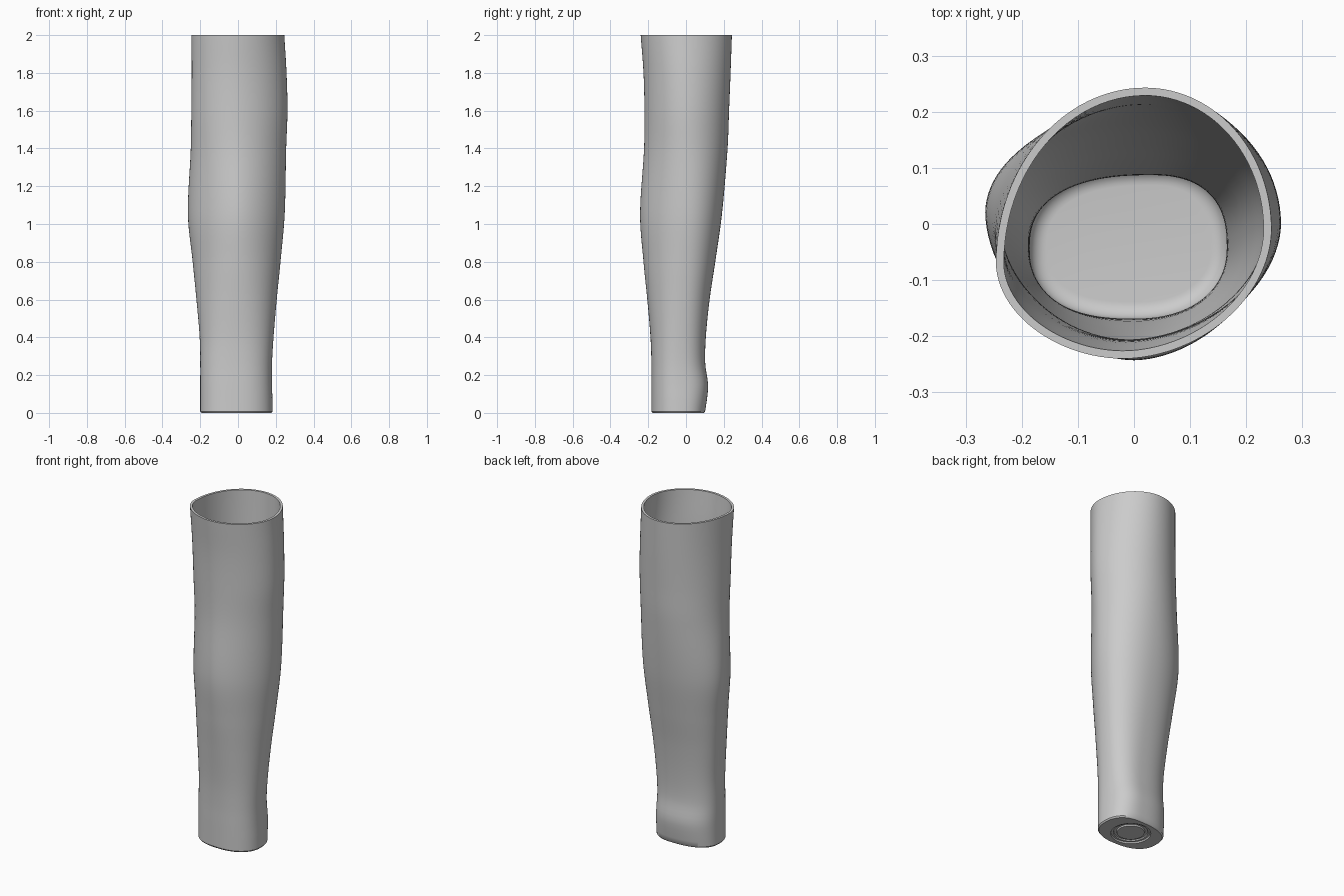
import bpy
import bmesh
from math import sin, cos, pi, radians

SEGMENTS = 96
WALL = 0.014
FLOOR = 0.06
HEIGHT = 2.0

# Silhouette by height: z, then x min, x max, y min, y max
EXTENTS = [
    (0.00, -0.20, 0.183, -0.183, 0.10),
    (0.08, -0.20, 0.182, -0.183, 0.112),
    (0.15, -0.20, 0.18, -0.183, 0.117),
    (0.26, -0.20, 0.18, -0.183, 0.102),
    (0.40, -0.203, 0.188, -0.188, 0.105),
    (0.60, -0.22, 0.205, -0.205, 0.125),
    (0.80, -0.24, 0.225, -0.225, 0.155),
    (1.05, -0.265, 0.247, -0.243, 0.19),
    (1.40, -0.25, 0.255, -0.222, 0.22),
    (1.60, -0.247, 0.262, -0.22, 0.228),
    (1.80, -0.245, 0.257, -0.225, 0.236),
    (2.00, -0.246, 0.245, -0.24, 0.243),
]

# Roundness by height: z, y of left and right extremes, x of front and back
# extremes, then the curve exponent of each quadrant
SHAPES = [
    (0.0, -0.04, -0.04, 0.0, 0.03, 2.5, 2.5, 2.5, 2.2),
    (0.3, -0.04, -0.04, 0.0, 0.03, 2.4, 2.4, 2.4, 2.2),
    (1.05, 0.02, 0.0, 0.0, 0.0, 2.2, 2.0, 1.8, 1.8),
    (1.6, -0.03, 0.0, -0.01, 0.02, 2.0, 2.0, 1.9, 1.85),
    (2.0, -0.07, -0.01, -0.02, 0.02, 2.0, 2.0, 1.9, 1.9),
]


def sample(table, z):
    """Smooth interpolation of a table's columns at height z."""
    last = len(table) - 1
    i = max(k for k in range(last) if table[k][0] <= z or k == 0)
    a, b = table[i], table[i + 1]
    before, after = table[max(i - 1, 0)], table[min(i + 2, last)]
    span = b[0] - a[0]
    t = (z - a[0]) / span
    values = []
    for c in range(1, len(a)):
        slope_a = (b[c] - before[c]) / (b[0] - before[0]) * span
        slope_b = (after[c] - a[c]) / (after[0] - a[0]) * span
        rise = b[c] - a[c]
        curve = 3 * rise - 2 * slope_a - slope_b
        bend = slope_a + slope_b - 2 * rise
        values.append(a[c] + t * (slope_a + t * (curve + t * bend)))
    return values


def section(z, inset=0.0, height=None):
    """Rounded outline made of four quarter curves between the extremes."""
    x_min, x_max, y_min, y_max = sample(EXTENTS, z)
    y_left, y_right, x_front, x_back, *powers = sample(SHAPES, z)
    corners = [
        (x_back, y_right, x_max, y_max),
        (x_back, y_left, x_min, y_max),
        (x_front, y_left, x_min, y_min),
        (x_front, y_right, x_max, y_min),
    ]
    points = []
    for i in range(SEGMENTS):
        angle = 2 * pi * i / SEGMENTS
        quadrant = i * 4 // SEGMENTS
        cx, cy, ex, ey = corners[quadrant]
        power = 2 / powers[quadrant]
        rx = abs(ex - cx) - inset
        ry = abs(ey - cy) - inset
        c, s = cos(angle), sin(angle)
        x = cx + rx * abs(c) ** power * (1 if c > 0 else -1)
        y = cy + ry * abs(s) ** power * (1 if s > 0 else -1)
        points.append((x, y, z if height is None else height))
    return points


def circle(radius, z):
    """Round outline on the underside, centred on the foot."""
    turns = [2 * pi * i / SEGMENTS for i in range(SEGMENTS)]
    return [(radius * cos(a) - 0.01, radius * sin(a) - 0.04, z) for a in turns]


def loft(name, rings, material):
    """Join outlines in order and close both ends."""
    bm = bmesh.new()
    loops = [[bm.verts.new(p) for p in ring] for ring in rings]
    for low, high in zip(loops, loops[1:]):
        for i in range(SEGMENTS):
            j = (i + 1) % SEGMENTS
            bm.faces.new((low[i], low[j], high[j], high[i]))
    bm.faces.new(loops[0][::-1])
    bm.faces.new(loops[-1])
    bmesh.ops.recalc_face_normals(bm, faces=bm.faces[:])
    mesh = bpy.data.meshes.new(name)
    bm.to_mesh(mesh)
    bm.free()
    mesh.materials.append(material)
    obj = bpy.data.objects.new(name, mesh)
    bpy.context.collection.objects.link(obj)
    bpy.ops.object.select_all(action='DESELECT')
    obj.select_set(True)
    bpy.context.view_layer.objects.active = obj
    bpy.ops.object.shade_smooth_by_angle(angle=radians(35))


cube = bpy.data.objects.get("Cube")
if cube:
    bpy.data.objects.remove(cube, do_unlink=True)

grey = bpy.data.materials.new("plain grey")
grey.use_nodes = True
colour = (0.6, 0.6, 0.6, 1.0)
grey.diffuse_color = colour
grey.node_tree.nodes["Principled BSDF"].inputs["Base Color"].default_value = colour

# Underside: stepped round recess, then the flat foot and its small chamfer
rings = [circle(0.075, 0.006), circle(0.078, 0.014), circle(0.092, 0.014),
         circle(0.095, 0.008), circle(0.107, 0.008), circle(0.11, 0.0)]
rings.append(section(0.0, 0.006))

# Outer wall, from the chamfer up to the rim
ROWS = 70
FOOT = 0.008
rings += [section(FOOT + (HEIGHT - FOOT) * k / ROWS) for k in range(ROWS + 1)]

# Inner wall, from the rim down to the floor rounding
ROUND = 0.03
base = FLOOR + ROUND
rings += [section(HEIGHT - (HEIGHT - base) * k / ROWS, WALL)
          for k in range(ROWS + 1)]

# Rounded edge of the floor
STEPS = 8
for k in range(1, STEPS + 1):
    a = pi / 2 * k / STEPS
    rings.append(section(base, WALL + ROUND * (1 - cos(a)), base - ROUND * sin(a)))

loft("hollow_sleeve", rings, grey)
